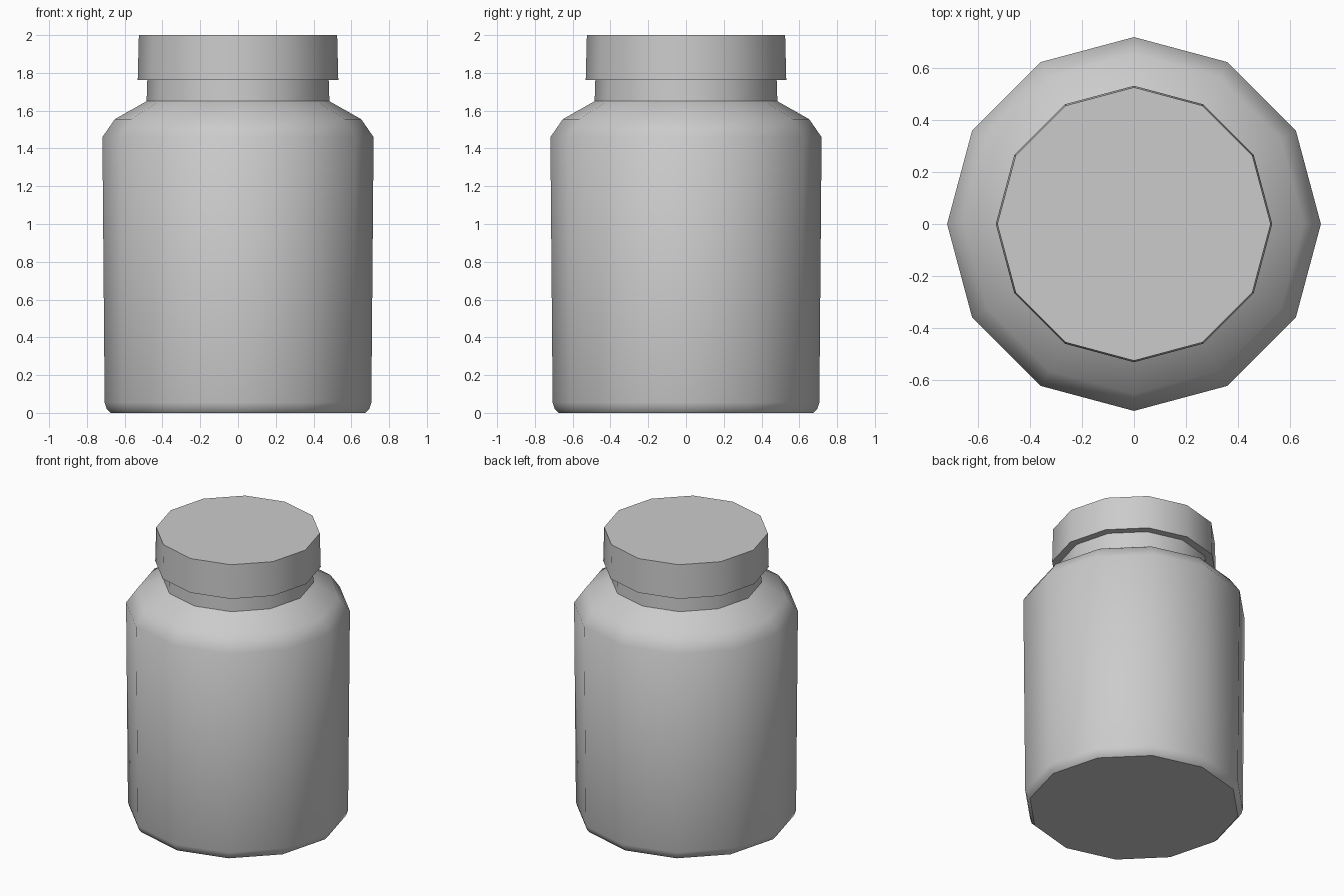
import bpy, bmesh, math

if "Cube" in bpy.data.objects:
    bpy.data.objects.remove(bpy.data.objects["Cube"])

SIDES = 12


def lathe(name, profile, angle):
    """Revolve a (radius, z) profile into a closed 12-sided solid."""
    bm = bmesh.new()
    rings = []
    for r, z in profile:
        rings.append([bm.verts.new((r * math.cos(2 * math.pi * i / SIDES),
                                    r * math.sin(2 * math.pi * i / SIDES), z))
                      for i in range(SIDES)])
    for a, b in zip(rings, rings[1:]):
        for i in range(SIDES):
            j = (i + 1) % SIDES
            bm.faces.new((a[i], a[j], b[j], b[i]))
    bm.faces.new(rings[0][::-1])
    bm.faces.new(rings[-1])
    mesh = bpy.data.meshes.new(name)
    bm.to_mesh(mesh)
    bm.free()
    obj = bpy.data.objects.new(name, mesh)
    bpy.context.collection.objects.link(obj)
    bpy.ops.object.select_all(action='DESELECT')
    obj.select_set(True)
    bpy.context.view_layer.objects.active = obj
    bpy.ops.object.shade_smooth_by_angle(angle=math.radians(angle))
    return obj


# Jar body: bevelled base, slightly flared wall, shoulder and neck
lathe("jar_body", [(0.675, 0), (0.695, 0.02), (0.706, 0.055), (0.718, 1.46),
                   (0.652, 1.555), (0.484, 1.65), (0.48, 1.77)], 40)

# Lid: overhanging, slightly tapered cap
lathe("lid", [(0.531, 1.762), (0.525, 2.0)], 40)
